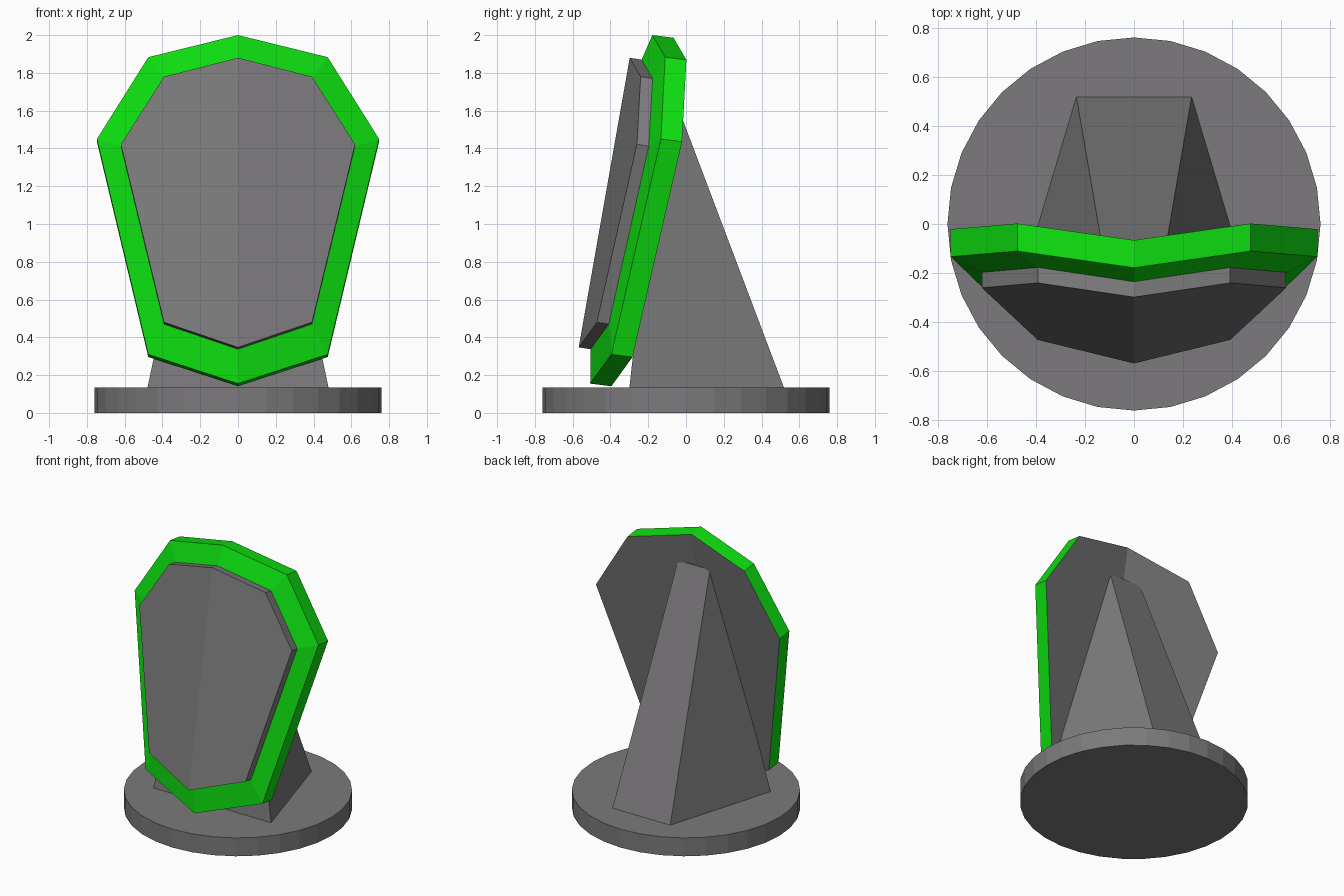
import bpy, bmesh
from mathutils import Vector

if "Cube" in bpy.data.objects:
    bpy.data.objects.remove(bpy.data.objects["Cube"])


def material(name, rgb):
    m = bpy.data.materials.new(name)
    m.diffuse_color = (*rgb, 1)
    m.use_nodes = True
    m.node_tree.nodes["Principled BSDF"].inputs["Base Color"].default_value = m.diffuse_color
    return m


GREY = material("stone grey", (0.20, 0.195, 0.20))
GREEN = material("bright green", (0.004, 0.72, 0.005))


def finish(name, bm, mats):
    bmesh.ops.recalc_face_normals(bm, faces=bm.faces)
    me = bpy.data.meshes.new(name)
    bm.to_mesh(me)
    bm.free()
    for m in mats:
        me.materials.append(m)
    ob = bpy.data.objects.new(name, me)
    bpy.context.collection.objects.link(ob)
    return ob


def add_loop(bm, half, shift=(0, 0, 0)):
    """Closed ring of verts: right half from top to bottom, then mirrored."""
    full = half + [(-x, y, z) for x, y, z in half[-2:0:-1]]
    return [bm.verts.new(Vector(p) + Vector(shift)) for p in full]


def bridge(bm, a, b, mat):
    n = len(a)
    for i in range(n):
        j = (i + 1) % n
        bm.faces.new((a[i], a[j], b[j], b[i])).material_index = mat


def folded_cap(bm, loop, mat):
    """Two flat halves meeting at the centre fold."""
    h = len(loop) // 2
    bm.faces.new(loop[:h + 1]).material_index = mat
    bm.faces.new(loop[h:] + loop[:1]).material_index = mat


# round base
bm = bmesh.new()
bmesh.ops.create_cone(bm, cap_ends=True, segments=32, radius1=0.76, radius2=0.76, depth=0.135)
bmesh.ops.translate(bm, verts=bm.verts, vec=(0, 0, 0.0675))
finish("base", bm, [GREY])

# tapering support behind the panel
bm = bmesh.new()


def rect(front_x, front_y, back_x, back_y, z):
    return [bm.verts.new(p) for p in ((-front_x, front_y, z), (front_x, front_y, z),
                                      (back_x, back_y, z), (-back_x, back_y, z))]


bottom = rect(0.48, -0.30, 0.235, 0.52, 0.13)
top = rect(0.138, -0.12, 0.13, -0.092, 1.75)
bridge(bm, bottom, top, 0)
bm.faces.new(bottom)
bm.faces.new(top)
finish("support", bm, [GREY])

# folded panel: green rim with bevelled front, grey raised face and grey back
rim = [(0, -0.178, 2.0), (0.475, -0.110, 1.883), (0.747, -0.133, 1.45),
       (0.475, -0.395, 0.310), (0, -0.507, 0.155)]
face = [(0, -0.298, 1.88), (0.392, -0.240, 1.78), (0.62, -0.260, 1.422),
        (0.392, -0.472, 0.480), (0, -0.568, 0.347)]
bm = bmesh.new()
back = add_loop(bm, rim, (0, 0.112, -0.014))
outer = add_loop(bm, rim)
inner = add_loop(bm, face, (0, 0.063, -0.010))
front = add_loop(bm, face)
folded_cap(bm, back, 0)
bridge(bm, back, outer, 1)
bridge(bm, outer, inner, 1)
bridge(bm, inner, front, 0)
folded_cap(bm, front, 0)
finish("panel", bm, [GREY, GREEN])
